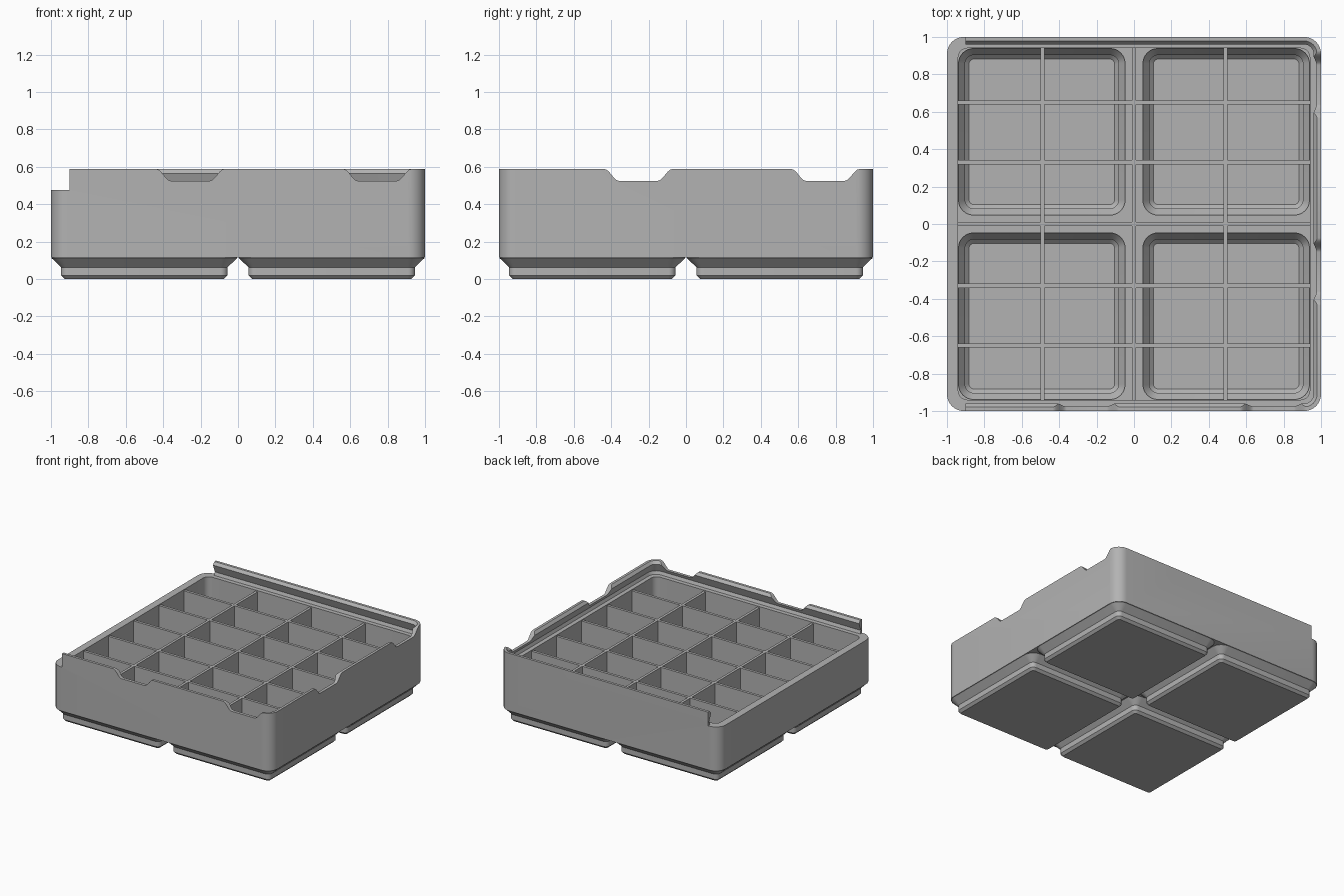
import bpy, bmesh, math
from mathutils import Matrix

if "Cube" in bpy.data.objects:
    bpy.data.objects.remove(bpy.data.objects["Cube"])

grey = bpy.data.materials.new("light_grey")
grey.use_nodes = True
colour = (0.45, 0.45, 0.45, 1)
grey.diffuse_color = colour
grey.node_tree.nodes["Principled BSDF"].inputs["Base Color"].default_value = colour

RIM, LEDGE, BASE, FLOOR = 0.587, 0.475, 0.114, 0.16


def make_object(name, bm):
    bmesh.ops.recalc_face_normals(bm, faces=bm.faces)
    mesh = bpy.data.meshes.new(name)
    bm.to_mesh(mesh)
    bm.free()
    mesh.materials.append(grey)
    obj = bpy.data.objects.new(name, mesh)
    bpy.context.collection.objects.link(obj)
    return obj


def rounded_square(half, radius, steps=8):
    points = []
    for corner in range(4):
        mid = math.pi * (corner / 2 + 0.25)
        cx = math.copysign(half - radius, math.cos(mid))
        cy = math.copysign(half - radius, math.sin(mid))
        for i in range(steps + 1):
            a = math.pi / 2 * (corner + i / steps)
            points.append((cx + radius * math.cos(a), cy + radius * math.sin(a)))
    return points


def loft(name, rings, cx=0, cy=0):
    """Stack rounded squares given as (z, half width, corner radius)."""
    bm = bmesh.new()
    loops = [[bm.verts.new((x + cx, y + cy, z)) for x, y in rounded_square(h, r)]
             for z, h, r in rings]
    for low, high in zip(loops, loops[1:]):
        for i in range(len(low)):
            j = (i + 1) % len(low)
            bm.faces.new((low[i], low[j], high[j], high[i]))
    bm.faces.new(loops[0][::-1])
    bm.faces.new(loops[-1])
    return make_object(name, bm)


def box(name, low, high):
    bm = bmesh.new()
    size = [b - a for a, b in zip(low, high)]
    centre = [(a + b) / 2 for a, b in zip(low, high)]
    bmesh.ops.create_cube(bm, size=1, matrix=Matrix.Translation(centre)
                          @ Matrix.Diagonal((*size, 1)))
    return make_object(name, bm)


def combine(target, tool, operation, keep=False):
    mod = target.modifiers.new(operation.lower(), "BOOLEAN")
    mod.operation, mod.object, mod.solver = operation, tool, "EXACT"
    bpy.context.view_layer.objects.active = target
    bpy.ops.object.modifier_apply(modifier=mod.name)
    if not keep:
        bpy.data.objects.remove(tool)


def notch(side, centre):
    """Scoop with S-shaped ends, cut through the rim of one side."""
    half = []
    for i in range(11):
        t = i / 10
        half.append((0.105 + 0.075 * t, 0.525 + 0.062 * t * t * (3 - 2 * t)))
    half.append((0.18, RIM + 0.05))
    outline = half + [(-u, z) for u, z in reversed(half)]
    bm = bmesh.new()
    face = bm.faces.new([bm.verts.new((u + centre, -1.05, z)) for u, z in outline])
    extruded = bmesh.ops.extrude_face_region(bm, geom=[face])["geom"]
    bmesh.ops.translate(bm, vec=(0, 0.12, 0),
                        verts=[v for v in extruded if isinstance(v, bmesh.types.BMVert)])
    bm.transform(Matrix.Rotation(side * math.pi / 2, 4, "Z"))
    return make_object("notch_cutter", bm)


# Outer block and the four stepped feet
bin_body = loft("bin_body", [(BASE, 1, 0.09), (RIM, 1, 0.09)])
quadrants = [(sx, sy) for sx in (-1, 1) for sy in (-1, 1)]
for sx, sy in quadrants:
    foot = loft("foot", [(0, 0.426, 0.02), (0.019, 0.445, 0.038), (0.062, 0.445, 0.038),
                         (0.112, 0.496, 0.088), (0.13, 0.48, 0.07)], sx * 0.501, sy * 0.501)
    combine(bin_body, foot, "UNION")

# Interior space, dipping into each foot
cavity = loft("cavity", [(FLOOR, 0.94, 0.05), (LEDGE + 0.02, 0.94, 0.05)])
for sx, sy in quadrants:
    pocket = loft("pocket", [(0.03, 0.39, 0.03), (0.05, 0.41, 0.045), (0.09, 0.41, 0.045),
                             (0.135, 0.445, 0.08), (FLOOR + 0.03, 0.445, 0.08)],
                  sx * 0.493, sy * 0.493)
    combine(cavity, pocket, "UNION")
combine(bin_body, cavity, "DIFFERENCE", keep=True)

# Dovetail groove for a sliding lid, open on the right end
slot = loft("slot", [(LEDGE, 0.975, 0.065), (0.50, 0.985, 0.075), (0.565, 0.96, 0.05),
                     (RIM + 0.01, 0.987, 0.077)])
combine(bin_body, slot, "DIFFERENCE")
combine(bin_body, box("end_opening", (-1.1, -1.1, LEDGE), (-0.9, 1.1, 0.7)), "DIFFERENCE")

# Finger notches on the front, left end and back
for side in range(3):
    for centre in (-0.255, 0.745):
        combine(bin_body, notch(side, centre), "DIFFERENCE")

# Divider grid, trimmed to the interior
dividers = box("dividers", (-0.011, -1, 0), (0.011, 1, 0.466))
for x in (-0.49, 0.49):
    combine(dividers, box("wall", (x - 0.011, -1, 0), (x + 0.011, 1, 0.466)), "UNION")
for y in (-0.65, -0.33, 0, 0.33, 0.65):
    combine(dividers, box("wall", (-1, y - 0.011, 0), (1, y + 0.011, 0.466)), "UNION")
combine(dividers, cavity, "INTERSECT")

# Smooth only the rounded corners and scoops
bpy.ops.object.select_all(action="DESELECT")
for obj in (bin_body, dividers):
    obj.select_set(True)
bpy.context.view_layer.objects.active = bin_body
bpy.ops.object.shade_smooth_by_angle(angle=math.radians(25))
